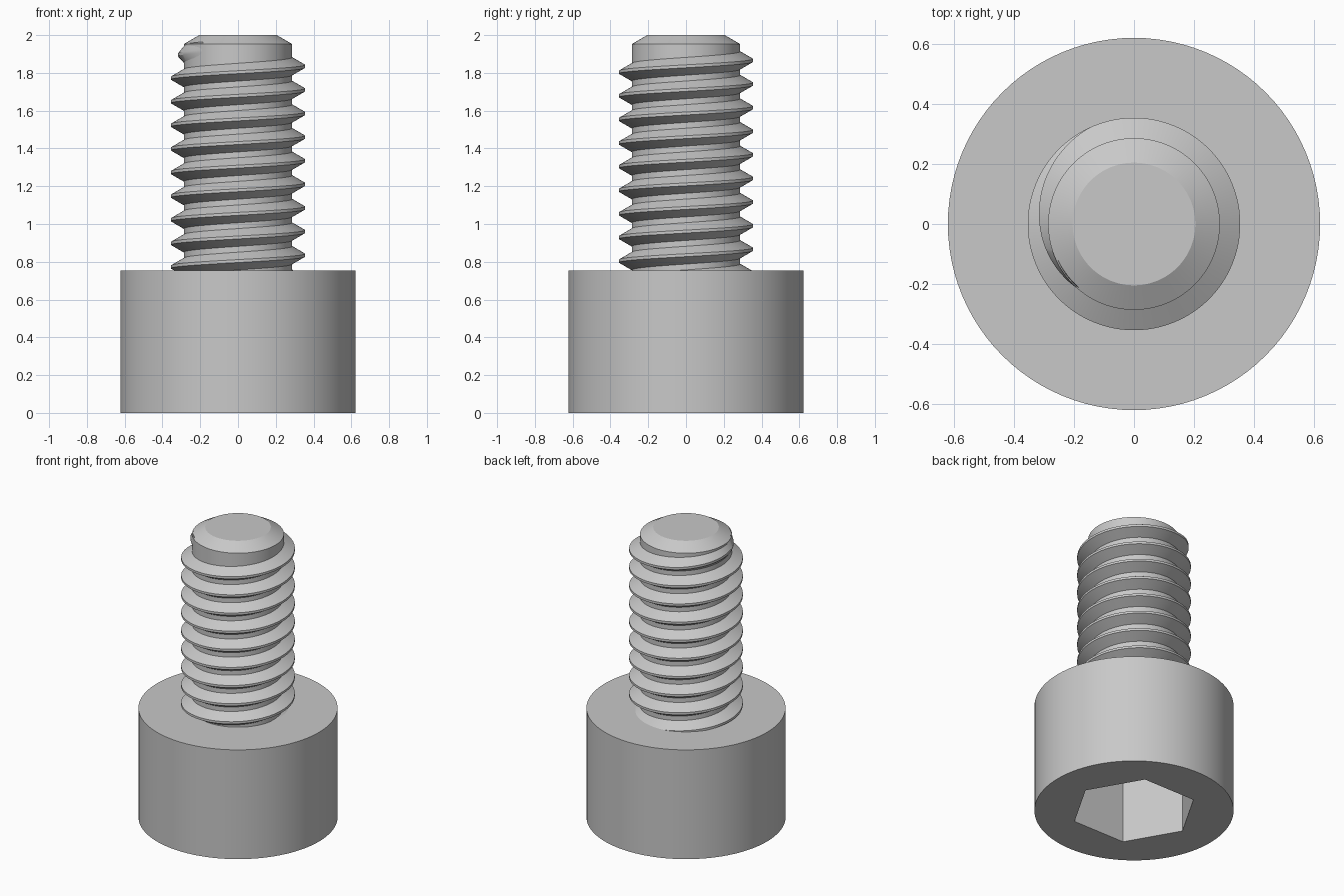
import bpy, bmesh, math

SEGS = 96            # sides per full turn
HEAD_R, HEAD_H = 0.622, 0.753
CORE_R, CREST_R = 0.287, 0.355
TIP_R, TOP = 0.205, 2.0
PITCH = 0.125
SOCKET_R, SOCKET_DEPTH = 0.395, 0.45

cube = bpy.data.objects.get("Cube")
if cube:
    bpy.data.objects.remove(cube, do_unlink=True)

steel = bpy.data.materials.new("grey_steel")
steel.use_nodes = True
steel.diffuse_color = (0.58, 0.58, 0.58, 1)
steel.node_tree.nodes["Principled BSDF"].inputs["Base Color"].default_value = (0.58, 0.58, 0.58, 1)


def add_object(name, bm):
    bmesh.ops.recalc_face_normals(bm, faces=bm.faces)
    mesh = bpy.data.meshes.new(name)
    bm.to_mesh(mesh)
    bm.free()
    mesh.materials.append(steel)
    obj = bpy.data.objects.new(name, mesh)
    bpy.context.collection.objects.link(obj)
    return obj


def activate(obj):
    bpy.ops.object.select_all(action='DESELECT')
    obj.select_set(True)
    bpy.context.view_layer.objects.active = obj


def smooth(obj):
    activate(obj)
    bpy.ops.object.shade_smooth_by_angle(angle=math.radians(29))


def skin(name, rings, closed_ring=True):
    """Join equal rings of points with quads and cap both ends."""
    bm = bmesh.new()
    loops = [[bm.verts.new(p) for p in ring] for ring in rings]
    n = len(loops[0])
    for a, b in zip(loops, loops[1:]):
        for i in range(n):
            j = (i + 1) % n
            bm.faces.new((a[i], a[j], b[j], b[i]))
    bm.faces.new(loops[0])
    bm.faces.new(loops[-1])
    return add_object(name, bm)


def circle(radius, z, sides=SEGS):
    step = math.tau / sides
    return [(radius * math.cos(i * step), radius * math.sin(i * step), z) for i in range(sides)]


# Cylindrical head with a hexagonal socket cut into its underside
head = skin("head", [circle(HEAD_R, 0), circle(HEAD_R, HEAD_H)])
cutter = skin("socket_cutter", [circle(SOCKET_R, -0.1, 6), circle(SOCKET_R, SOCKET_DEPTH, 6)])
cutter.hide_render = True
cut = head.modifiers.new("socket", 'BOOLEAN')
cut.operation = 'DIFFERENCE'
cut.solver = 'EXACT'
cut.object = cutter
activate(head)
bpy.ops.object.modifier_apply(modifier=cut.name)
bpy.data.objects.remove(cutter, do_unlink=True)
smooth(head)

# Shaft core with a chamfered tip
chamfer = (CORE_R - TIP_R) * math.tan(math.radians(30))
shaft = skin("shaft", [circle(CORE_R, HEAD_H - 0.1), circle(CORE_R, TOP - chamfer), circle(TIP_R, TOP)])
smooth(shaft)

# Right-handed thread: sweep a trapezoid along a helix, fading out near the tip
CREST_Z = 1.835                      # crest height at angle zero, last turn
ROOT_R = CORE_R - 0.006
FADE_START, FADE_END = math.radians(115), math.radians(230)
crest_half = PITCH / 16
root_half = crest_half + (CREST_R - ROOT_R) * math.tan(math.radians(30))

rings = []
first, last = round(-9.2 * SEGS), round(FADE_END / math.tau * SEGS)
for k in range(first, last + 1):
    ang = math.tau * k / SEGS
    z = CREST_Z + PITCH * k / SEGS
    fade = min(max((ang - FADE_START) / (FADE_END - FADE_START), 0), 1)
    crest = CREST_R + (CORE_R - 0.001 - CREST_R) * fade
    section = [(ROOT_R, -root_half), (crest, -crest_half), (crest, crest_half), (ROOT_R, root_half)]
    rings.append([(r * math.cos(ang), r * math.sin(ang), z + dz) for r, dz in section])
thread = skin("thread", rings)
smooth(thread)
